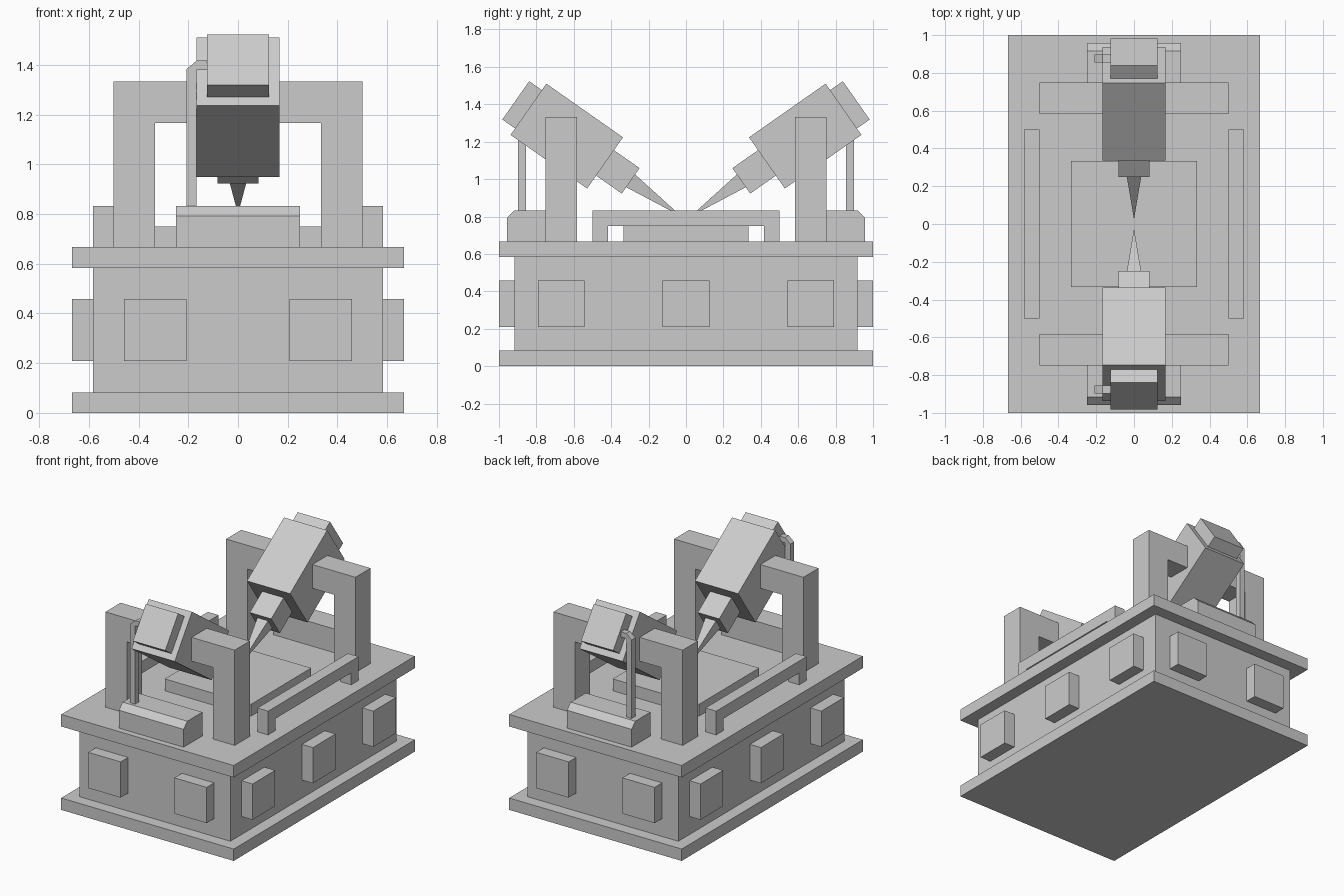
import bpy, bmesh, math
from mathutils import Matrix, Vector

if "Cube" in bpy.data.objects:
    bpy.data.objects.remove(bpy.data.objects["Cube"])


def finish(name, bm, mirror=""):
    bmesh.ops.recalc_face_normals(bm, faces=bm.faces)
    mesh = bpy.data.meshes.new(name)
    bm.to_mesh(mesh)
    bm.free()
    ob = bpy.data.objects.new(name, mesh)
    bpy.context.collection.objects.link(ob)
    if mirror:
        mod = ob.modifiers.new("Mirror", 'MIRROR')
        mod.use_axis = ["X" in mirror, "Y" in mirror, False]
        mod.use_mirror_merge = False
    return ob


def box(name, x, y, z, mirror="", frame=Matrix()):
    bm = bmesh.new()
    lo, hi = Vector((x[0], y[0], z[0])), Vector((x[1], y[1], z[1]))
    m = frame @ Matrix.Translation((lo + hi) / 2) @ Matrix.Diagonal((*(hi - lo), 1))
    bmesh.ops.create_cube(bm, size=1, matrix=m)
    return finish(name, bm, mirror)


def prism(name, pts, axis, a, b, mirror=""):
    """Extrude a (y,z) profile along X or an (x,z) profile along Y."""
    bm = bmesh.new()
    def co(p, d):
        return (d, p[0], p[1]) if axis == "X" else (p[0], d, p[1])
    face = bm.faces.new([bm.verts.new(co(p, a)) for p in pts])
    ext = bmesh.ops.extrude_face_region(bm, geom=[face])
    verts = [g for g in ext["geom"] if isinstance(g, bmesh.types.BMVert)]
    step = Vector((b - a, 0, 0)) if axis == "X" else Vector((0, b - a, 0))
    bmesh.ops.translate(bm, verts=verts, vec=step)
    return finish(name, bm, mirror)


def arch(w, inner, z0, z1, z2):
    return [(-w, z0), (-w, z2), (w, z2), (w, z0),
            (inner, z0), (inner, z1), (-inner, z1), (-inner, z0)]


# Cabinet base
box("bottom_plate", (-.667, .667), (-1, 1), (0, .083))
box("cabinet", (-.583, .583), (-.917, .917), (.083, .583))
box("top_plate", (-.667, .667), (-1, 1), (.583, .667))

# Raised panels around the cabinet
box("end_panel", (.208, .458), (-1, -.917), (.208, .458), "XY")
box("side_panel", (.583, .667), (-.792, -.542), (.208, .458), "XY")
box("middle_side_panel", (.583, .667), (-.125, .125), (.208, .458), "X")

# Work table and side rails
box("work_table", (-.333, .333), (-.333, .333), (.667, .75))
prism("side_rail", arch(.5, .417, .667, .75, .833), "X", .5, .583, "X")

# Gantry arches and the control boxes behind them
prism("gantry", arch(.5, .333, .667, 1.167, 1.333), "Y", -.75, -.583, "Y")
prism("control_box", [(-.75, .667), (-.958, .667), (-.958, .792), (-.917, .833), (-.75, .833)],
      "X", -.25, .25, "Y")

# Tilted heads
tilt = Matrix.Translation((0, -.6375, 1.23)) @ Matrix.Rotation(math.radians(-35), 4, 'X')
box("head_body", (-.167, .167), (-.25, .25), (-.167, .167), "Y", tilt)
box("head_cap", (-.125, .125), (-.333, -.25), (-.125, .125), "Y", tilt)
box("head_nozzle", (-.083, .083), (.25, .417), (-.083, .083), "Y", tilt)

# Pointed square tip
bm = bmesh.new()
m = (tilt @ Matrix.Translation((0, .583, 0)) @ Matrix.Rotation(-math.pi / 2, 4, 'X')
     @ Matrix.Rotation(math.pi / 4, 4, 'Z'))
bmesh.ops.create_cone(bm, cap_ends=True, segments=4, radius1=.0417 * math.sqrt(2),
                      radius2=0, depth=.333, matrix=m)
bmesh.ops.remove_doubles(bm, verts=bm.verts, dist=1e-5)
finish("nozzle_tip", bm, "Y")

# Feed pipe from control box up to the head cap
prism("feed_pipe", [(-.208, .833), (-.208, 1.382), (-.167, 1.417), (-.125, 1.417),
                    (-.125, 1.38), (-.167, 1.38), (-.167, .833)], "Y", -.897, -.856, "Y")
